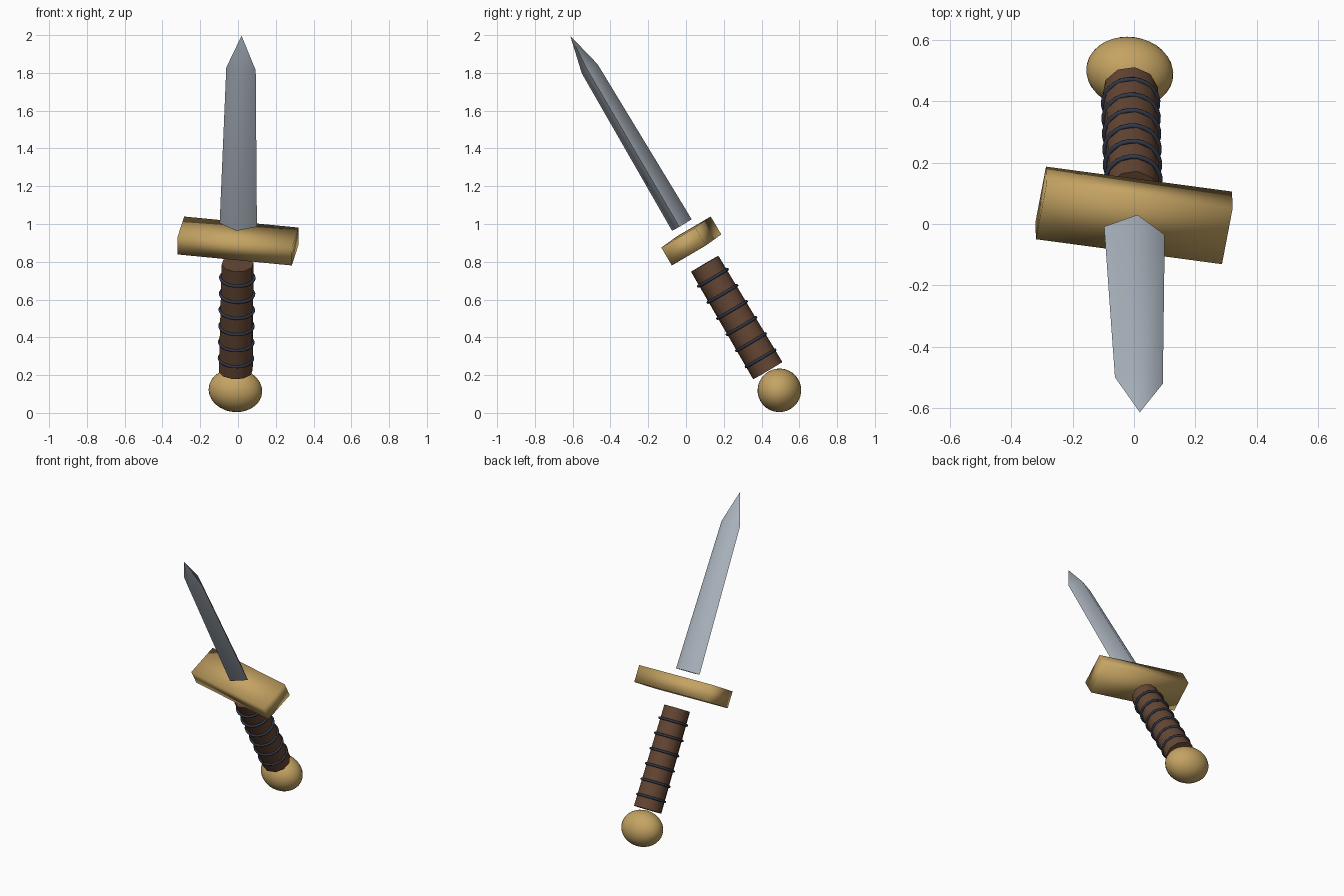
import bpy
import math
from mathutils import Matrix, Vector

if "Cube" in bpy.data.objects:
    bpy.data.objects.remove(bpy.data.objects["Cube"])

# Tilted frame of the sword: origin at the guard centre, local z along the blade
ORIGIN = Vector((0.0, 0.028, 0.91))
axis_z = Vector((0.015, -0.508, 0.861)).normalized()
axis_x = Vector((0.986, -0.133, -0.094))
axis_x = (axis_x - axis_z * axis_x.dot(axis_z)).normalized()
axis_y = axis_z.cross(axis_x)
ROT = Matrix((axis_x, axis_y, axis_z)).transposed().to_4x4()
FRAME = Matrix.Translation(ORIGIN) @ ROT


def material(name, color):
    mat = bpy.data.materials.new(name)
    mat.diffuse_color = (*color, 1.0)
    mat.use_nodes = True
    mat.node_tree.nodes["Principled BSDF"].inputs["Base Color"].default_value = mat.diffuse_color
    return mat


GOLD = material("gold", (0.56, 0.37, 0.125))
STEEL = material("steel", (0.41, 0.46, 0.52))
LEATHER = material("brown_leather", (0.13, 0.062, 0.034))
CORD = material("dark_cord", (0.033, 0.041, 0.07))


def finish(obj, name, mat, height, scale=(1, 1, 1), angle=None):
    """Name, colour, shade and place a part at a height along the sword axis."""
    obj.name = name
    obj.data.materials.append(mat)
    if angle is None:
        bpy.ops.object.shade_smooth()
    else:
        bpy.ops.object.shade_smooth_by_angle(angle=math.radians(angle))
    obj.matrix_world = (FRAME @ Matrix.Translation((0, 0, height))
                        @ Matrix.Diagonal((*scale, 1)))
    return obj


# Pommel: a ball stretched sideways
bpy.ops.mesh.primitive_uv_sphere_add(segments=32, ring_count=16, radius=0.115)
finish(bpy.context.object, "pommel", GOLD, -0.918, (1.24, 1, 1))

# Grip: ten-sided, slightly tapered
GRIP_BOTTOM, GRIP_TOP = -0.797, -0.14
bpy.ops.mesh.primitive_cone_add(vertices=10, radius1=0.091, radius2=0.085,
                                depth=GRIP_TOP - GRIP_BOTTOM)
finish(bpy.context.object, "grip", LEATHER, (GRIP_TOP + GRIP_BOTTOM) / 2, angle=40)

# Cord rings around the grip
for i in range(6):
    bpy.ops.mesh.primitive_torus_add(major_segments=24, minor_segments=8,
                                     major_radius=0.089, minor_radius=0.008)
    finish(bpy.context.object, f"cord_ring_{i + 1}", CORD, -0.226 - 0.099 * i)

# Guard: a softly shaded bar
bpy.ops.mesh.primitive_cube_add(size=1)
bpy.context.object.data.transform(Matrix.Diagonal((0.614, 0.212, 0.11, 1)))
finish(bpy.context.object, "guard", GOLD, 0)

# Blade: diamond sections narrowing to a shoulder, then a point
sections = [(0.1, 0.061, 0.0), (0.079, 0.049, 0.96)]
verts = []
for hx, hy, z in sections:
    verts += [(hx, 0, z), (0, hy, z), (-hx, 0, z), (0, -hy, z)]
verts.append((0, 0, 1.164))
faces = [(3, 2, 1, 0)]
for i in range(4):
    j = (i + 1) % 4
    faces += [(i, j, 4 + j, 4 + i), (4 + i, 4 + j, 8)]
mesh = bpy.data.meshes.new("blade")
mesh.from_pydata(verts, [], faces)
blade = bpy.data.objects.new("blade", mesh)
bpy.context.collection.objects.link(blade)
bpy.ops.object.select_all(action='DESELECT')
blade.select_set(True)
bpy.context.view_layer.objects.active = blade
finish(blade, "blade", STEEL, 0.098, angle=80)
